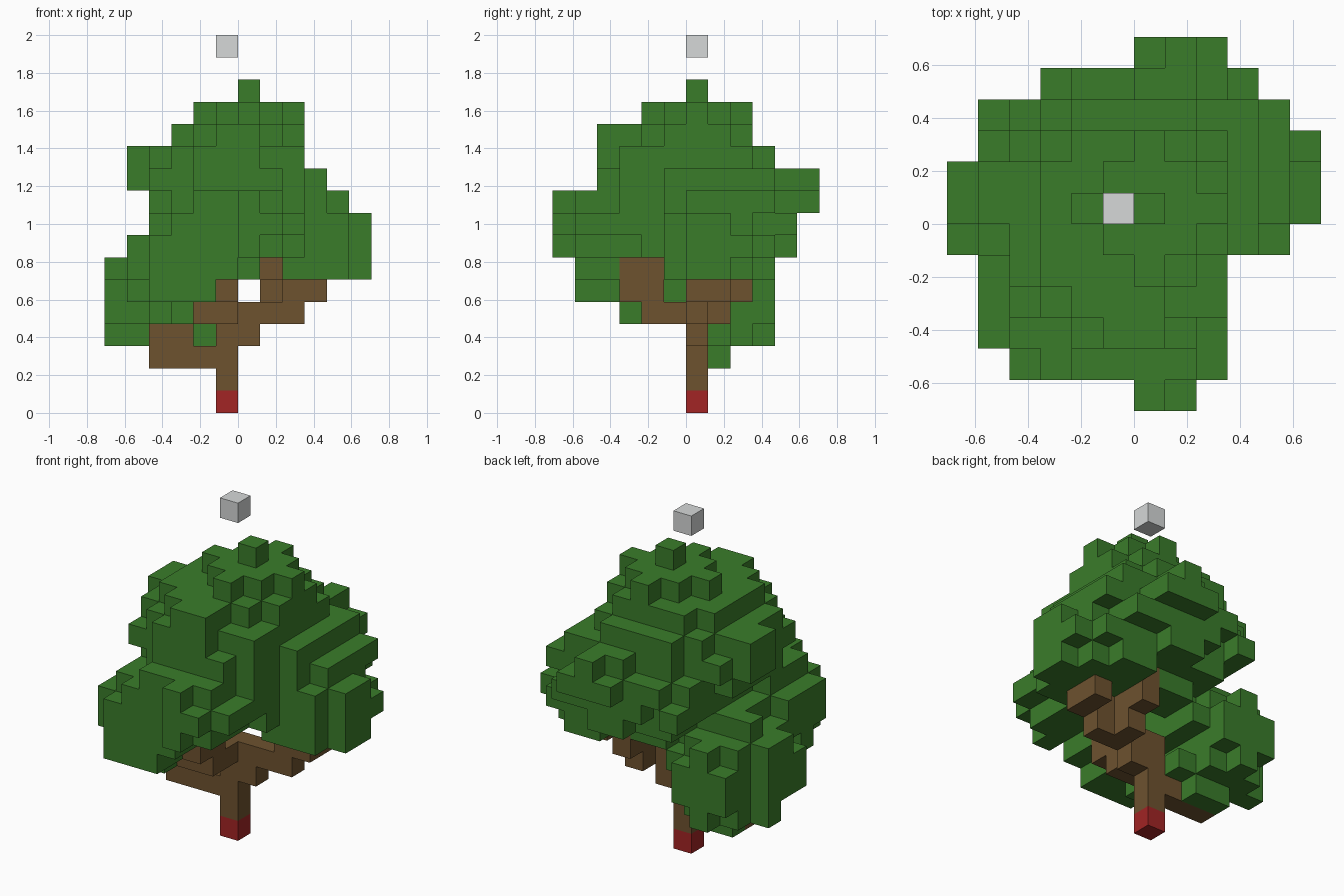
import bpy
import bmesh
from mathutils import Vector

cube = bpy.data.objects.get("Cube")
if cube:
    bpy.data.objects.remove(cube, do_unlink=True)

UNIT = 2 / 17  # edge of one block


def make_material(name, rgb):
    mat = bpy.data.materials.new(name)
    mat.use_nodes = True
    color = (*rgb, 1)
    mat.diffuse_color = color
    bsdf = mat.node_tree.nodes["Principled BSDF"]
    bsdf.inputs["Base Color"].default_value = color
    bsdf.inputs["Roughness"].default_value = 0.9
    return mat


def block_range(xs, ys, zs):
    """All block cells in an inclusive box."""
    return {(x, y, z)
            for x in range(xs[0], xs[1] + 1)
            for y in range(ys[0], ys[1] + 1)
            for z in range(zs[0], zs[1] + 1)}


def ellipsoid(center, radii):
    """All block cells whose middle lies inside an ellipsoid."""
    cells = set()
    for cell in block_range((-7, 7), (-7, 7), (0, 16)):
        terms = [((a + 0.5 - c) / r) ** 2 for a, c, r in zip(cell, center, radii)]
        if sum(terms) <= 1:
            cells.add(cell)
    return cells


def build_blocks(name, cells, solid, mat):
    """Mesh of the outer faces of the cells, skipping those against solid."""
    bm = bmesh.new()
    corners = {}

    def corner(key):
        if key not in corners:
            corners[key] = bm.verts.new(Vector(key) * UNIT)
        return corners[key]

    for cell in sorted(cells):
        for axis in range(3):
            u, v = (axis + 1) % 3, (axis + 2) % 3
            for side in (0, 1):
                neighbour = list(cell)
                neighbour[axis] += 1 if side else -1
                if tuple(neighbour) in solid:
                    continue
                loop = []
                for du, dv in ((0, 0), (1, 0), (1, 1), (0, 1)):
                    key = list(cell)
                    key[axis] += side
                    key[u] += du
                    key[v] += dv
                    loop.append(corner(tuple(key)))
                bm.faces.new(loop if side else loop[::-1])
    mesh = bpy.data.meshes.new(name)
    bm.to_mesh(mesh)
    bm.free()
    mesh.materials.append(mat)
    obj = bpy.data.objects.new(name, mesh)
    bpy.context.scene.collection.objects.link(obj)
    return obj


# Trunk foot and floating marker block
foot = {(-1, 0, 0)}
marker = {(-1, 0, 16)}

# Trunk and its branches
trunk = block_range((-1, -1), (0, 0), (1, 4))
low_branch = block_range((-4, -2), (0, 0), (2, 2)) | block_range((-4, -3), (0, 0), (3, 3))
side_branch = (
    {(0, 0, 3), (3, 1, 5)}
    | block_range((0, 2), (0, 0), (4, 4))
    | block_range((2, 3), (0, 0), (5, 5))
)
back_branch = (
    {(1, 1, 4)}
    | block_range((1, 1), (1, 2), (5, 5))
    | block_range((1, 1), (2, 2), (6, 7))
)
front_branch = (
    {(-1, -1, 4)}
    | block_range((-2, -1), (-2, -2), (4, 4))
    | block_range((-1, -1), (-3, -2), (5, 6))
)
wood = trunk | low_branch | side_branch | back_branch | front_branch

# Rounded leaf clumps
clumps = [
    ((-0.3, 0, 10.4), (4.1, 4.1, 3)),         # crown
    ((0.5, 0.5, 12.3), (2.6, 2.6, 2.13)),     # crown cap
    ((0, 0, 8.5), (3.2, 3.5, 2)),             # core under the crown
    ((-3.5, 1.2, 5), (2.8, 2.9, 2.7)),        # low clump
    ((-2.2, -2.7, 6.9), (2.8, 2.7, 2.7)),     # front clump
    ((0, -2.8, 8.4), (2.6, 3.4, 2.1)),        # front upper clump
    ((2.8, 1.2, 7.7), (3.2, 2.9, 2.6)),       # side clump
    ((0.9, 2, 9.1), (4.2, 3.1, 2.8)),         # back clump
]
# Single blocks and short rows standing out of the clumps
leaves = {(0, 0, 14), (1, 5, 10), (-3, 4, 8), (3, 4, 8), (2, -5, 8)}
leaves |= block_range((0, 2), (5, 5), (9, 9))
leaves |= block_range((-5, -5), (0, 1), (10, 11))
leaves |= block_range((-1, 0), (-4, -4), (12, 12))
for center, radii in clumps:
    leaves |= ellipsoid(center, radii)

# Trim the leaves to the width and depth of every layer, from the lowest up
layer_x = [(-4, -1), (-6, -2), (-6, -3), (-6, -2), (-6, 5), (-5, 5), (-4, 5),
           (-4, 4), (-5, 3), (-5, 2), (-3, 2), (-2, 2), (0, 0)]
layer_y = [(1, 1), (1, 3), (-3, 3), (-5, 3), (-5, 3), (-6, 4), (-6, 4),
           (-6, 5), (-4, 5), (-4, 3), (-4, 2), (-2, 2), (0, 0)]
# Width of every row, from the front to the back
row_x = [(0, 1), (-4, 2), (-5, 2), (-5, 2), (-5, 2), (-6, 4),
         (-6, 5), (-6, 5), (-5, 5), (-5, 4), (-3, 3), (0, 2)]


def within(value, span):
    return span[0] <= value <= span[1]


def keep_leaf(cell):
    x, y, z = cell
    if not (within(z, (2, 14)) and within(y, (-6, 5))):
        return False
    if z == 6 and x >= 0 and y < (2 if x == 1 else -1):  # gap around the branches
        return False
    return (within(x, layer_x[z - 2]) and within(y, layer_y[z - 2])
            and within(x, row_x[y + 6]))


leaves = {cell for cell in leaves if keep_leaf(cell)} - wood - foot - marker

solid = leaves | wood | foot | marker
build_blocks("leaves", leaves, solid, make_material("leaf green", (0.042, 0.202, 0.023)))
build_blocks("trunk_and_branches", wood, solid, make_material("bark brown", (0.155, 0.085, 0.028)))
build_blocks("trunk_foot", foot, solid, make_material("dark red", (0.36, 0.018, 0.018)))
build_blocks("floating_block", marker, solid, make_material("light grey", (0.67, 0.69, 0.69)))
